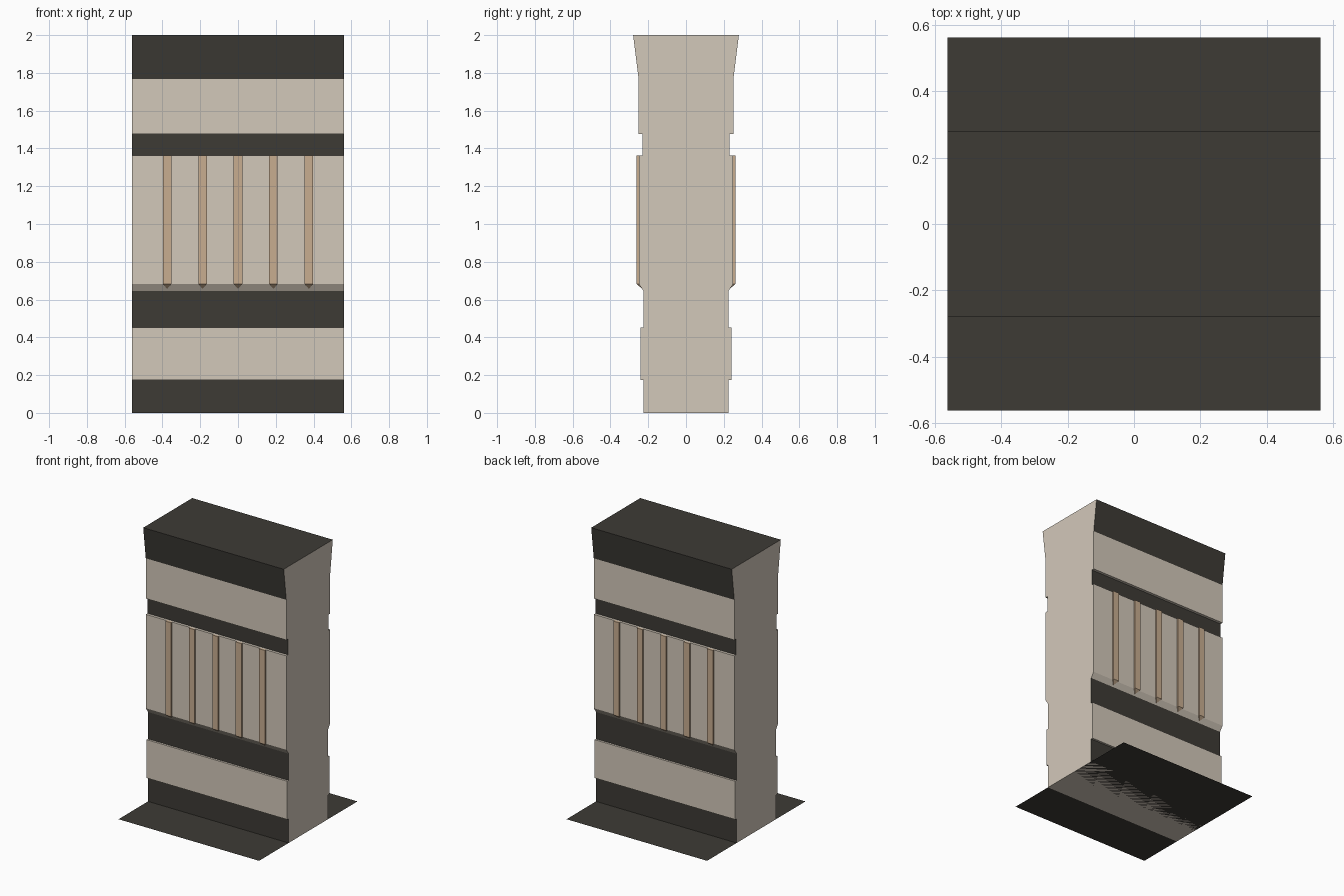
import bpy

if "Cube" in bpy.data.objects:
    bpy.data.objects.remove(bpy.data.objects["Cube"])

HALF = 0.562  # half width of the wall segment


def material(name, color):
    m = bpy.data.materials.new(name)
    m.diffuse_color = (*color, 1)
    m.use_nodes = True
    m.node_tree.nodes["Principled BSDF"].inputs["Base Color"].default_value = m.diffuse_color
    return m


stone = material("pale_stone", (0.65, 0.58, 0.49))
dark = material("dark_trim", (0.047, 0.043, 0.036))
wood = material("tan_rib", (0.58, 0.42, 0.28))


def build(name, verts, faces, mats, slots=None):
    me = bpy.data.meshes.new(name)
    me.from_pydata(verts, [], faces)
    for m in mats:
        me.materials.append(m)
    for i, s in enumerate(slots or []):
        me.polygons[i].material_index = s
    ob = bpy.data.objects.new(name, me)
    bpy.context.collection.objects.link(ob)
    return ob


# Wall: one stepped half profile (y, z), mirrored and extruded along x
half = [(0.225, 0), (0.225, 0.175), (0.24, 0.175), (0.24, 0.452),
        (0.225, 0.452), (0.225, 0.646), (0.25, 0.683), (0.25, 1.362),
        (0.231, 1.362), (0.231, 1.477), (0.251, 1.477), (0.251, 1.768),
        (0.28, 2.0)]
dark_spans = {0, 4, 8, 11}  # half profile segments with dark facing
profile = half + [(-y, z) for y, z in reversed(half)]
n = len(profile)
verts = [(x, y, z) for x in (-HALF, HALF) for y, z in profile]
faces = [(i, n + i, n + (i + 1) % n, (i + 1) % n) for i in range(n)]
faces = [f[::-1] for f in faces]
slots = []
for i in range(n):
    k = i if i < len(half) else n - 2 - i   # matching segment on the front
    slots.append(1 if k in dark_spans or i == len(half) - 1 else 0)
faces += [tuple(range(n))[::-1], tuple(range(n, 2 * n))]
slots += [0, 0]
build("wall", verts, faces, [stone, dark], slots)

# Floor strip: a flat sheet running under the wall
build("floor_strip",
      [(-HALF, -HALF, 0), (HALF, -HALF, 0), (HALF, HALF, 0), (-HALF, HALF, 0)],
      [(0, 1, 2, 3)], [dark])


# Ribs: slim upright bars with a pointed foot that dies into the sloped ledge
def rib(name, x, side):
    w, back, front, low, top = 0.0225, 0.24, 0.262, 0.683, 1.362
    v = [(-w, back, low), (w, back, low), (w, front, low), (-w, front, low),
         (-w, back, top), (w, back, top), (w, front, top), (-w, front, top),
         (0, 0.231, 0.656)]
    f = [(4, 5, 6, 7), (0, 1, 5, 4), (1, 2, 6, 5), (2, 3, 7, 6), (3, 0, 4, 7),
         (1, 0, 8), (2, 1, 8), (3, 2, 8), (0, 3, 8)]
    # half turn for the front side keeps the face directions outward
    build(name, [(x + side * a, side * b, c) for a, b, c in v], f, [wood])


for side, label in ((-1, "front"), (1, "back")):
    for i in range(5):
        rib(f"{label}_rib_{i + 1}", (i - 2) * 0.1875, side)
